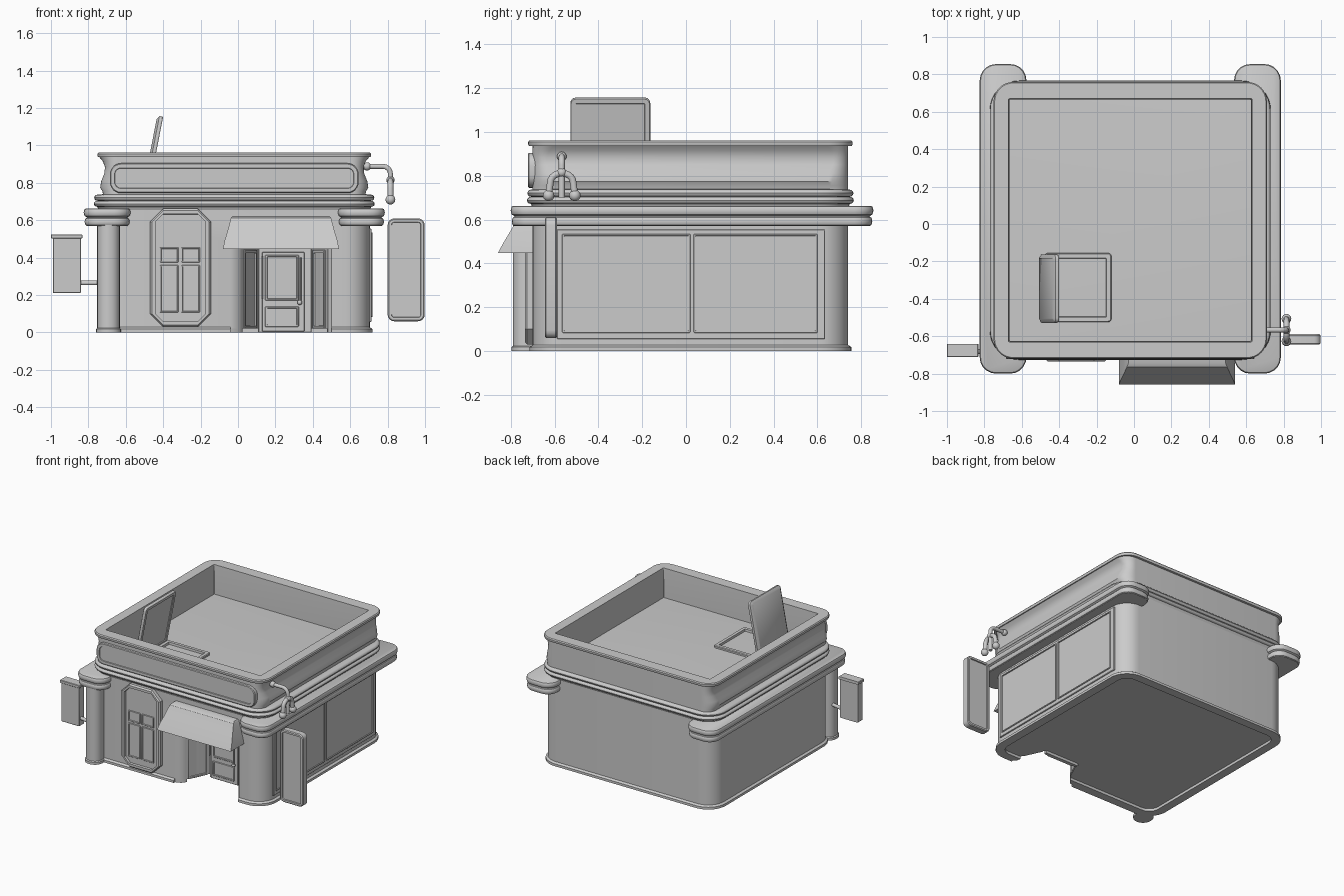
import bpy, bmesh, math
from mathutils import Matrix, Vector

if "Cube" in bpy.data.objects:
    bpy.data.objects.remove(bpy.data.objects["Cube"])

# local frames: plan view, facing the front (-y), facing the right (+x)
TOP = Matrix.Identity(4)
FRONT = Matrix(((1, 0, 0, 0), (0, 0, -1, 0), (0, 1, 0, 0), (0, 0, 0, 1)))
RIGHT = Matrix(((0, 0, 1, 0), (1, 0, 0, 0), (0, 1, 0, 0), (0, 0, 0, 1)))


def finish(name, bm):
    bmesh.ops.recalc_face_normals(bm, faces=bm.faces)
    me = bpy.data.meshes.new(name)
    bm.to_mesh(me)
    bm.free()
    ob = bpy.data.objects.new(name, me)
    bpy.context.collection.objects.link(ob)
    return ob


def loft(name, rect, prof, r=0.1, segs=6, mat=TOP, loop=False):
    """Stack rounded rectangles; prof holds (height, grow_x, grow_y[, radius])."""
    x0, x1, y0, y1 = rect
    bm = bmesh.new()
    rings = []
    for p in prof:
        z, gx, gy = p[:3]
        rad = p[3] if len(p) > 3 else max(r + min(gx, gy), 0.002)
        a, b, c, d = x0 - gx, x1 + gx, y0 - gy, y1 + gy
        ring = []
        for k, (cx, cy) in enumerate(((b - rad, d - rad), (a + rad, d - rad),
                                      (a + rad, c + rad), (b - rad, c + rad))):
            for i in range(segs + 1):
                t = math.pi / 2 * (k + i / segs)
                ring.append(bm.verts.new(mat @ Vector((cx + rad * math.cos(t), cy + rad * math.sin(t), z))))
        rings.append(ring)
    pairs = list(zip(rings, rings[1:]))
    if loop:
        pairs.append((rings[-1], rings[0]))
    else:
        bm.faces.new(rings[0])
        bm.faces.new(rings[-1])
    n = len(rings[0])
    for lo, hi in pairs:
        for i in range(n):
            bm.faces.new((lo[i], lo[(i + 1) % n], hi[(i + 1) % n], hi[i]))
    return finish(name, bm)


def plate(name, mat, rect, d0, d1, r=0.01, segs=3, bevel=0.004, rim=0, dip=0.008):
    """Bevelled panel from depth d0 to d1, with a sunken face when rim > 0."""
    prof = [(d0, 0, 0), (d1 - bevel, 0, 0), (d1, -bevel, -bevel)]
    if rim:
        prof += [(d1, -rim, -rim), (d1 - dip, -rim - 0.002, -rim - 0.002)]
    return loft(name, rect, prof, r, segs, mat)


def bulge(z0, z1, out, base=0.0, n=6):
    h = (z1 - z0) / 2
    return [(z0 + h - h * math.cos(math.pi * i / n),) + (base + out * math.sin(math.pi * i / n),) * 2
            for i in range(n + 1)]


def prism(name, pts, z0, z1):
    bm = bmesh.new()
    f = bm.faces.new([bm.verts.new((x, y, z0)) for x, y in pts])
    ext = bmesh.ops.extrude_face_region(bm, geom=[f])
    bmesh.ops.translate(bm, vec=(0, 0, z1 - z0), verts=[v for v in ext["geom"] if isinstance(v, bmesh.types.BMVert)])
    return finish(name, bm)


def pipe(name, pts, rad):
    cu = bpy.data.curves.new(name, 'CURVE')
    cu.dimensions = '3D'
    cu.bevel_depth = rad
    cu.bevel_resolution = 3
    cu.use_fill_caps = True
    sp = cu.splines.new('POLY')
    sp.points.add(len(pts) - 1)
    for q, p in zip(sp.points, pts):
        q.co = (*p, 1)
    ob = bpy.data.objects.new(name, cu)
    bpy.context.collection.objects.link(ob)


def ball(name, loc, rad):
    bm = bmesh.new()
    bmesh.ops.create_uvsphere(bm, u_segments=16, v_segments=10, radius=rad, matrix=Matrix.Translation(loc))
    finish(name, bm)


# main shell and base moulding, both cut by the entrance recess
WALL = (-0.745, 0.705, -0.70, 0.74)
walls = loft("walls", WALL, [(0.02, 0, 0), (0.70, 0, 0)], 0.13, 8)
base = loft("base_moulding", WALL, [(0, -0.05, -0.05), (0, 0.015, 0.015), (0.018, 0.015, 0.015),
                                    (0.028, 0.0, 0.0), (0.028, -0.05, -0.05)], 0.13, 8, loop=True)
recess = [(-0.04, -0.9), (-0.04, -0.70), (0.0, -0.685), (0.02, -0.66), (0.105, -0.48), (0.395, -0.48),
          (0.475, -0.65), (0.48, -0.68), (0.50, -0.70), (0.50, -0.9)]
cutter = prism("recess_cutter", recess, -0.1, 0.47)
cutter.hide_render = True
for ob in (walls, base):
    m = ob.modifiers.new("recess", 'BOOLEAN')
    m.operation, m.solver, m.object = 'DIFFERENCE', 'EXACT', cutter
    bpy.context.view_layer.objects.active = ob
    bpy.ops.object.modifier_apply(modifier="recess")
bpy.data.objects.remove(cutter)

# double cornice rings and flared parapet with sunken roof
loft("cornice", WALL, [(0.655, 0, 0)] + bulge(0.672, 0.704, 0.018, 0.008)
     + bulge(0.704, 0.737, 0.018, 0.006) + [(0.74, -0.03, -0.03)], 0.13, 8)
loft("parapet", WALL, [(0.73, -0.025, 0), (0.755, -0.02, 0), (0.775, -0.008, 0), (0.81, -0.014, 0),
                       (0.85, -0.030, 0), (0.885, -0.034, 0), (0.915, -0.022, 0), (0.937, -0.004, 0),
                       (0.937, 0.003, 0.017), (0.944, 0.006, 0.02), (0.955, 0.006, 0.02),
                       (0.962, 0, 0.014), (0.962, -0.074, -0.07, 0.006), (0.85, -0.08, -0.075, 0.004),
                       (0.72, -0.08, -0.075, 0.004)], 0.1, 8)
plate("fascia_panel", FRONT, (-0.685, 0.645, 0.745, 0.905), 0.68, 0.722, 0.06, 6, 0.005, 0.025, 0.006)

# side capitals wrapping the corners
for side, x0 in (("left", -0.818), ("right", 0.542)):
    loft(side + "_capital", (x0, x0 + 0.236, -0.793, 0.848),
         [(0.57, -0.008, -0.008)] + bulge(0.572, 0.612, 0.010, -0.008)
         + [(0.616, -0.01, -0.01)] + bulge(0.62, 0.662, 0.010, -0.003), 0.08, 5)

# front left column
loft("corner_column", (-0.753, -0.632, -0.79, -0.66), [(0, 0.006, 0.006), (0.018, 0.006, 0.006),
     (0.024, 0, 0), (0.58, 0, 0)], 0.058, 5)

# front window: chamfered frame with four panes
plate("front_window_frame", FRONT, (-0.47, -0.145, 0.03, 0.662), 0.68, 0.735, 0.07, 1, 0.01, 0.028, 0.018)
for i, x in enumerate((-0.418, -0.303)):
    for j, (z0, z1) in enumerate(((0.107, 0.36), (0.375, 0.455))):
        plate(f"window_pane_{i}{j}", FRONT, (x, x + 0.10, z0, z1), 0.70, 0.724, 0.003, 1, 0.002, 0.006, 0.006)

# door set into the recess, with handle and kick panel
plate("door_frame", FRONT, (0.108, 0.392, 0.0, 0.46), 0.47, 0.495, 0.004, 1, 0.003)
plate("door_leaf", FRONT, (0.128, 0.355, 0.005, 0.43), 0.49, 0.508, 0.004, 1, 0.003)
plate("door_glass", FRONT, (0.145, 0.325, 0.17, 0.415), 0.50, 0.515, 0.004, 1, 0.003, 0.01)
plate("door_kick_panel", FRONT, (0.145, 0.325, 0.03, 0.14), 0.50, 0.513, 0.004, 1, 0.003, 0.01)
pipe("door_pull", [(0.13, -0.525, 0.18), (0.13, -0.525, 0.41)], 0.004)
pipe("door_knob_bar", [(0.335, -0.53, 0.17), (0.335, -0.53, 0.40)], 0.004)
ball("door_knob", (0.33, -0.525, 0.16), 0.013)

# slim panels on the slanted recess sides
for side, a, b in (("left", (0.024, -0.652), (0.10, -0.49)), ("right", (0.40, -0.49), (0.471, -0.642))):
    a, b = Vector((*a, 0)), Vector((*b, 0))
    u = (b - a).normalized()
    nrm = u.cross(Vector((0, 0, 1)))
    mat = Matrix.Translation(a) @ Matrix((u, (0, 0, 1), nrm)).transposed().to_4x4()
    plate(side + "_recess_panel", mat, (0.01, (b - a).length - 0.01, 0.02, 0.44), -0.01, 0.008, 0.003, 1, 0.003, 0.014)

# awning over the door: rows run from the wall edge down to the hem
bm = bmesh.new()
rows = []
for z, y, inset in ((0.622, -0.745, 0.05), (0.612, -0.765, 0.042), (0.55, -0.80, 0.026),
                    (0.49, -0.836, 0.008), (0.447, -0.858, 0.0)):
    x0, x1 = -0.08 + inset, 0.54 - inset
    rows.append([bm.verts.new(p) for p in ((x0, -0.69, z), (x0, y, z), (x1, y, z), (x1, -0.69, z))])
for lo, hi in zip(rows, rows[1:]):
    for i in range(4):
        bm.faces.new((lo[i], lo[(i + 1) % 4], hi[(i + 1) % 4], hi[i]))
bm.faces.new(rows[0])
bm.faces.new(rows[-1])
finish("awning", bm)

# right side shop window with two large panes
plate("side_window_frame", RIGHT, (-0.59, 0.635, 0.055, 0.555), 0.69, 0.713, 0.004, 1, 0.003)
for i, (y0, y1) in enumerate(((-0.565, 0.02), (0.035, 0.60))):
    plate(f"side_window_pane_{i}", RIGHT, (y0, y1, 0.083, 0.535), 0.70, 0.719, 0.004, 1, 0.002, 0.008, 0.01)

# hanging sign on the right, recessed on both faces
loft("right_sign", (0.80, 0.998, 0.06, 0.61),
     [(0.597, -0.022, -0.022), (0.589, -0.02, -0.02), (0.589, -0.006, -0.006), (0.595, 0, 0),
      (0.638, 0, 0), (0.644, -0.006, -0.006), (0.644, -0.02, -0.02), (0.636, -0.022, -0.022)], 0.035, 4, FRONT)

# hanging sign on the left with cap and bracket
plate("left_sign", FRONT, (-0.99, -0.84, 0.21, 0.505), 0.65, 0.705, 0.004, 1, 0.003)
plate("left_sign_cap", FRONT, (-1.0, -0.832, 0.503, 0.525), 0.642, 0.712, 0.004, 1, 0.003)
pipe("left_sign_bracket", [(-0.85, -0.678, 0.265), (-0.74, -0.70, 0.265)], 0.013)

# roof hatch frame and raised lid
loft("hatch_frame", (-0.48, -0.12, -0.525, -0.155),
     [(0.71, 0, 0), (0.752, 0, 0), (0.757, -0.005, -0.005), (0.757, -0.028, -0.028), (0.728, -0.03, -0.03)], 0.02, 3)
tilt = Matrix.Translation((-0.50, 0, 0.745)) @ Matrix.Rotation(math.radians(11), 4, 'Y') @ RIGHT
loft("hatch_lid", (-0.528, -0.163, 0, 0.42), [(-0.012, -0.02, -0.02), (0.0, 0, 0), (0.014, 0, 0),
     (0.02, -0.004, -0.004), (0.02, -0.025, -0.025), (0.014, -0.027, -0.027)], 0.025, 3, tilt)

# wall lamp: bent arm, forked pipe and two end bulbs
ly, lx = -0.567, 0.815
arm = [(0.66, ly, 0.888), (0.775, ly, 0.888)]
arm += [(0.775 + 0.04 * math.sin(t), ly, 0.848 + 0.04 * math.cos(t)) for t in (0.4, 0.8, 1.2, 1.57)]
pipe("lamp_arm", arm + [(lx, ly, 0.70)], 0.014)
fork = [(lx, ly - 0.052 * math.cos(t), 0.77 + 0.042 * math.sin(t)) for t in [math.pi * i / 10 for i in range(11)]]
pipe("lamp_fork", [(lx, ly - 0.06, 0.71)] + fork + [(lx, ly + 0.06, 0.71)], 0.016)
for i, dy in enumerate((-0.06, 0.06)):
    ball(f"lamp_bulb_{i}", (lx, ly + dy, 0.71), 0.026)
ball("lamp_joint", (lx, ly, 0.815), 0.022)
ball("lamp_wall_mount", (0.69, ly, 0.888), 0.022)

# smooth shading with sharp edges kept
for ob in bpy.context.scene.objects:
    ob.select_set(ob.type == 'MESH')
bpy.context.view_layer.objects.active = walls
bpy.ops.object.shade_smooth_by_angle(angle=math.radians(32))
